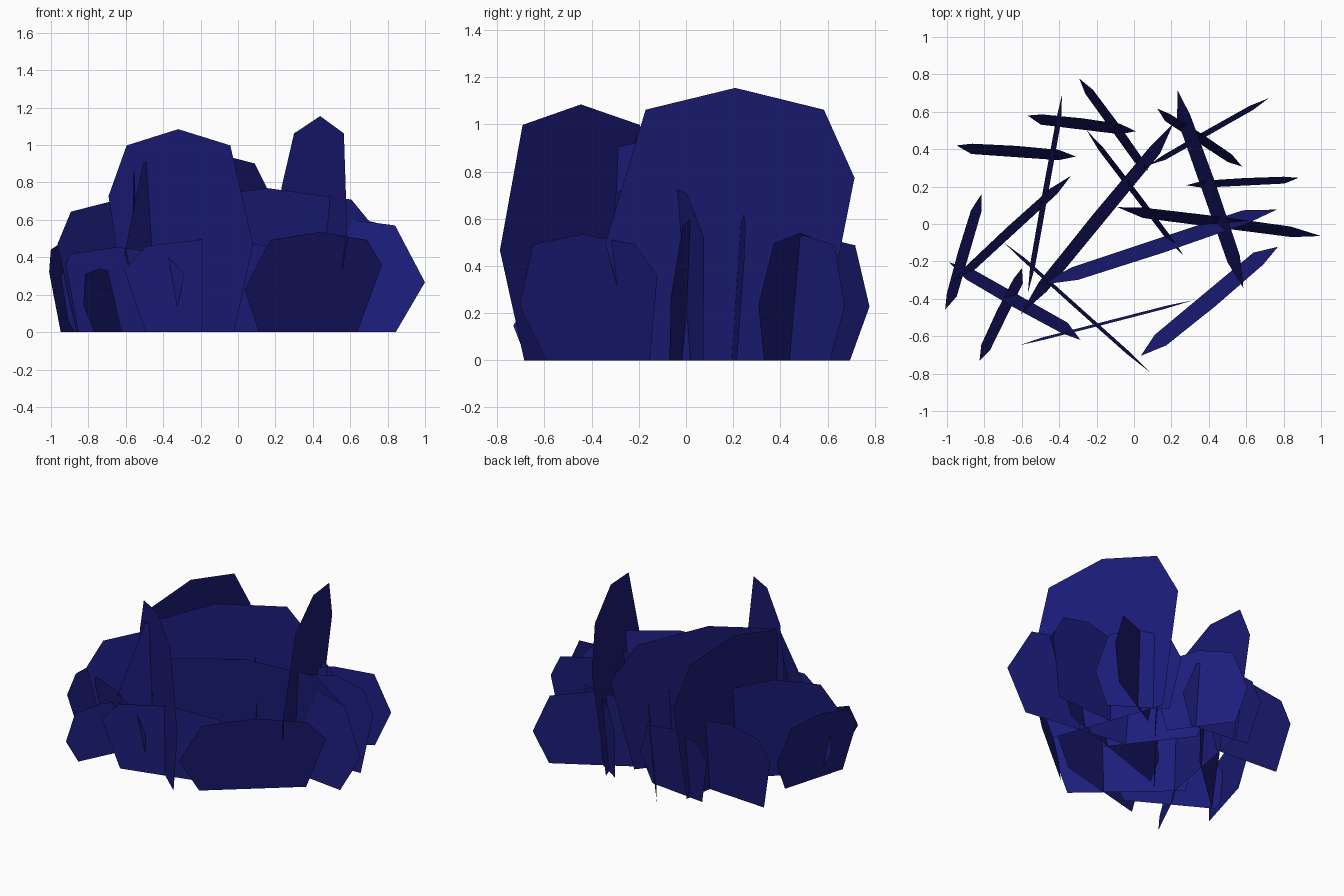
import bpy
from mathutils import Vector

mat = bpy.data.materials.new("deep_blue")
mat.diffuse_color = (0.012, 0.012, 0.2, 1)

# Leaf card outline: (fraction along the card, fraction of its height)
OUTLINE = [(0.14, 0), (0.87, 0), (1, 0.67), (0.87, 0.92),
           (0.51, 1), (0.15, 0.92), (0, 0.43)]

# Each card: low-shouldered end, high-shouldered end, height, outward lean
CARDS = [
    ((-0.31, 0.365), (-0.95, 0.41), 0.54, 0.06),
    ((0.01, 0.50), (-0.57, 0.57), 0.47, 0.06),
    ((-0.29, 0.78), (0.07, 0.28), 0.53, 0.05),
    ((-0.57, -0.37), (-0.38, 0.69), 1.03, 0.03),
    ((-0.61, -0.48), (0.22, 0.53), 0.98, 0.07),
    ((-0.34, 0.26), (-0.96, -0.31), 0.70, 0.05),
    ((-0.82, 0.16), (-1.00, -0.46), 0.48, 0.06),
    ((-0.99, -0.21), (-0.28, -0.61), 0.455, 0.07),
    ((-0.83, -0.73), (-0.59, -0.24), 0.34, 0.06),
    ((0.31, -0.41), (-0.61, -0.645), 0.50, 0.015),
    ((0.08, -0.79), (-0.69, -0.10), 1.085, 0.02),
    ((0.04, -0.71), (0.76, -0.11), 0.535, 0.09),
    ((-0.50, -0.33), (0.76, 0.09), 0.77, 0.08),
    ((1.00, -0.06), (-0.09, 0.08), 0.62, 0.06),
    ((0.59, -0.34), (0.22, 0.71), 1.155, 0.08),
    ((0.72, 0.675), (0.08, 0.31), 0.53, 0.03),
    ((0.28, 0.21), (0.88, 0.24), 0.62, 0.04),
    ((0.58, 0.31), (0.12, 0.61), 0.54, 0.05),
    ((-0.25, 0.50), (0.26, -0.17), 0.60, 0.03),
]


def leaf_card(index, start, end, height, lean):
    a, b = Vector(start), Vector(end)
    side = Vector((-(b - a).y, (b - a).x)).normalized()
    if side.dot(a + b) < 0:
        side = -side
    verts = []
    for t, h in OUTLINE:
        p = a.lerp(b, t) + side * lean * (h - 0.5)
        verts.append((p.x, p.y, h * height))
    mesh = bpy.data.meshes.new(f"leaf_card_{index}")
    mesh.from_pydata(verts, [], [range(len(verts))])
    mesh.materials.append(mat)
    obj = bpy.data.objects.new(f"leaf_card_{index}", mesh)
    bpy.context.collection.objects.link(obj)


# Shrub of crossing upright cards
for i, card in enumerate(CARDS, 1):
    leaf_card(i, *card)
